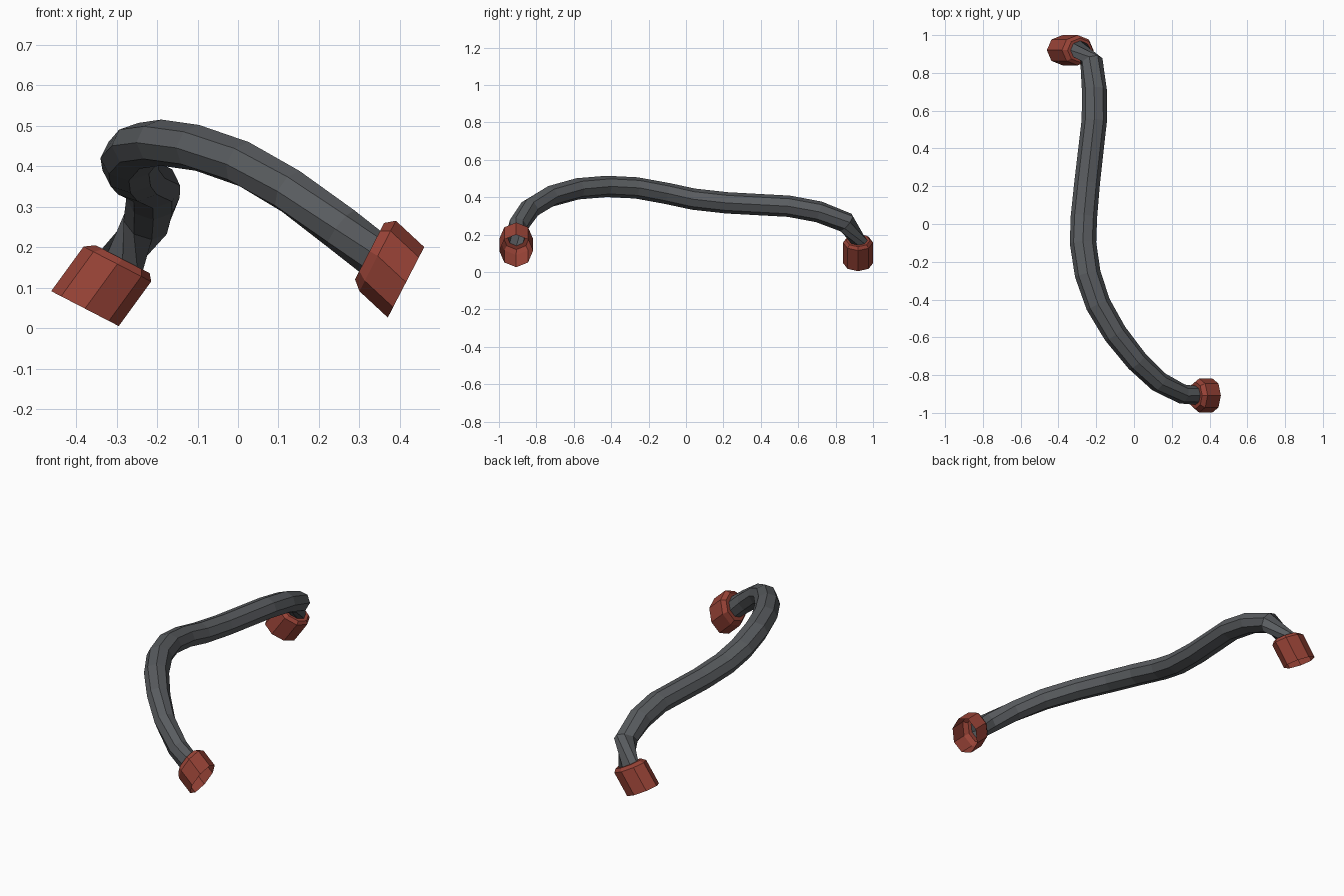
import bpy
import bmesh
from math import cos, sin, tau
from mathutils import Vector

SIDES = 8
UP = Vector((0, 0, 1))

cube = bpy.data.objects.get("Cube")
if cube:
    bpy.data.objects.remove(cube, do_unlink=True)


def make_material(name, color):
    mat = bpy.data.materials.new(name)
    mat.use_nodes = True
    mat.diffuse_color = (*color, 1)
    bsdf = next(n for n in mat.node_tree.nodes if n.type == "BSDF_PRINCIPLED")
    bsdf.inputs["Base Color"].default_value = (*color, 1)
    bsdf.inputs["Roughness"].default_value = 0.8
    return mat


def loft(name, rings, mat):
    """Skin an open tube over (centre, axis, half width, half height) rings."""
    bm = bmesh.new()
    loops = []
    for centre, axis, width, height in rings:
        side = axis.cross(UP).normalized()
        top = side.cross(axis).normalized()
        loops.append([bm.verts.new(centre + side * width * cos(tau * i / SIDES)
                                   + top * height * sin(tau * i / SIDES))
                      for i in range(SIDES)])
    for a, b in zip(loops, loops[1:]):
        for i in range(SIDES):
            j = (i + 1) % SIDES
            bm.faces.new((a[i], b[i], b[j], a[j]))
    mesh = bpy.data.meshes.new(name)
    bm.to_mesh(mesh)
    bm.free()
    mesh.materials.append(mat)
    obj = bpy.data.objects.new(name, mesh)
    bpy.context.collection.objects.link(obj)
    return obj


rubber = make_material("dark grey rubber", (0.1, 0.107, 0.115))
red = make_material("red fitting", (0.31, 0.055, 0.037))

# Outward directions of the two open mouths
front_axis = Vector((0.89, 0, -0.46)).normalized()
back_axis = Vector((-0.46, 0, -0.89)).normalized()

# Hose path: centre x, y, z, half width
path = [
    (0.325, -0.907, 0.19, 0.05), (0.255, -0.9, 0.245, 0.052),
    (0.13, -0.835, 0.338, 0.056), (0.015, -0.725, 0.405, 0.06),
    (-0.1, -0.58, 0.445, 0.064), (-0.19, -0.425, 0.458, 0.067),
    (-0.245, -0.265, 0.45, 0.069), (-0.27, -0.1, 0.42, 0.07),
    (-0.265, 0.04, 0.39, 0.07), (-0.248, 0.22, 0.37, 0.068),
    (-0.21, 0.55, 0.352, 0.067), (-0.21, 0.71, 0.322, 0.066),
    (-0.225, 0.855, 0.265, 0.062), (-0.285, 0.92, 0.17, 0.05),
]
points = [Vector(p[:3]) for p in path]
axes = [-front_axis]
for before, here, after in zip(points, points[1:], points[2:]):
    axes.append(((here - before).normalized() + (after - here).normalized()).normalized())
axes.append(back_axis)
loft("hose", [(c, a, p[3], 0.057) for c, a, p in zip(points, axes, path)], rubber)


# Hollow end fittings: collar, chamfer, then a slanted sleeve
def fitting(name, joint, shoulder, mouth, axis, width, height):
    joint, shoulder, mouth = Vector(joint), Vector(shoulder), Vector(mouth)
    loft(name, [(joint, axis, 0.049, 0.056),
                (joint, axis, width * 0.8, height * 0.8),
                (shoulder, axis, width, height),
                (mouth, axis, width, height)], red)


fitting("front_fitting", points[0], (0.345, -0.908, 0.178),
        (0.415, -0.908, 0.113), front_axis, 0.09, 0.098)
fitting("back_fitting", points[-1], (-0.298, 0.92, 0.158),
        (-0.378, 0.92, 0.048), back_axis, 0.08, 0.094)
